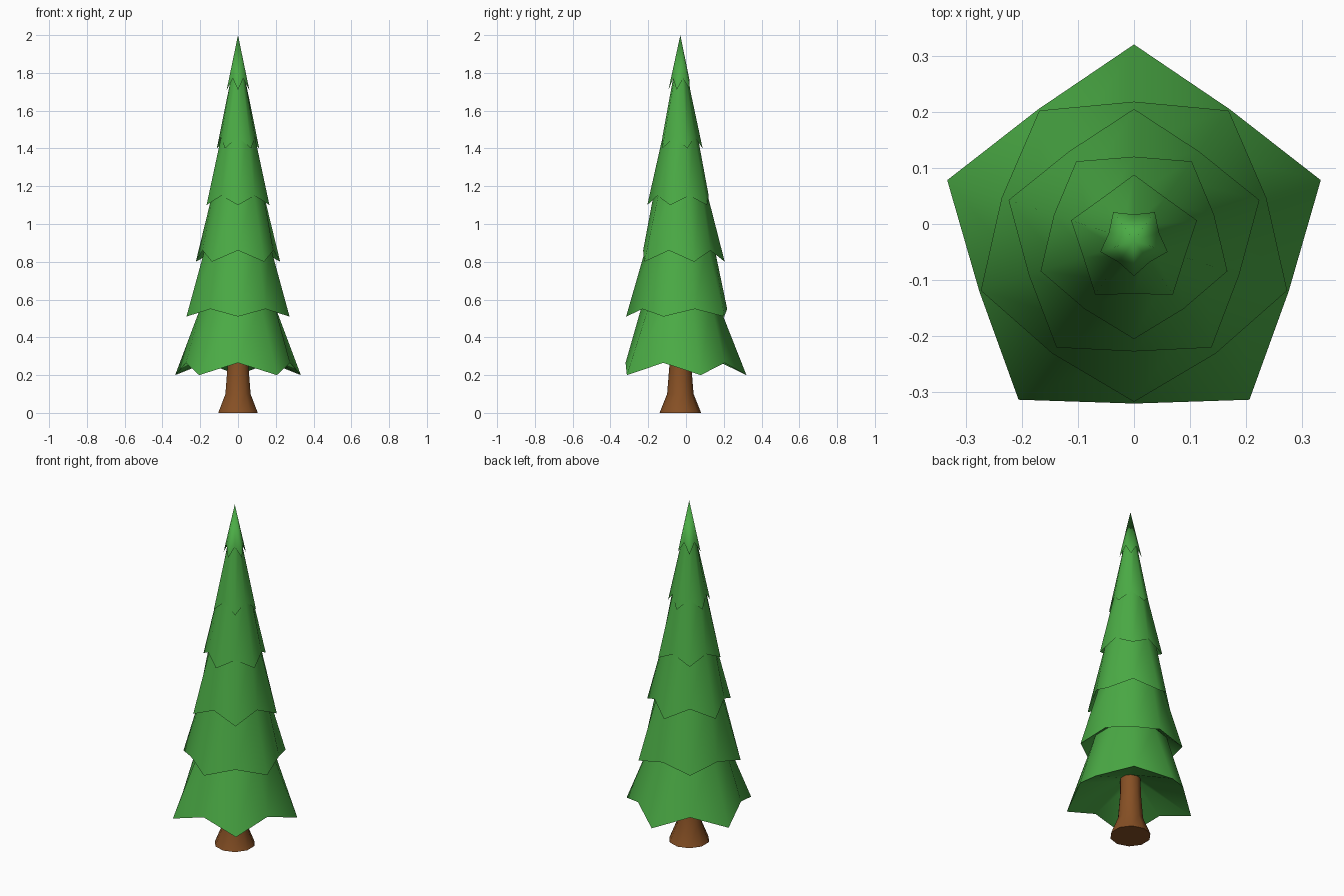
import bpy, bmesh, math

cube = bpy.data.objects.get("Cube")
if cube:
    bpy.data.objects.remove(cube, do_unlink=True)

SIDES = 10
AXIS_Y = -0.03  # the tree stands slightly forward of centre


def make_material(name, rgb):
    mat = bpy.data.materials.new(name)
    mat.use_nodes = True
    mat.diffuse_color = (*rgb, 1)
    mat.node_tree.nodes["Principled BSDF"].inputs["Base Color"].default_value = (*rgb, 1)
    return mat


def star_ring(bm, even, odd):
    """Ring whose alternate corners use two (radius, height) pairs."""
    verts = []
    for k in range(SIDES):
        r, z = odd if k % 2 else even
        a = math.pi / 2 + math.tau * k / SIDES
        verts.append(bm.verts.new((r * math.cos(a), r * math.sin(a), z)))
    return verts


def loft(name, rings, mat, apex=None, cap_bottom=False):
    """Skin a stack of rings, listed from bottom to top along the surface."""
    bm = bmesh.new()
    loops = [star_ring(bm, *ring) for ring in rings]
    for low, high in zip(loops, loops[1:]):
        for k in range(SIDES):
            n = (k + 1) % SIDES
            bm.faces.new((low[k], low[n], high[n], high[k]))
    if apex:
        tip = bm.verts.new((0, 0, apex))
        for k in range(SIDES):
            bm.faces.new((loops[-1][k], loops[-1][(k + 1) % SIDES], tip))
    if cap_bottom:
        bm.faces.new(loops[0][::-1])
    mesh = bpy.data.meshes.new(name)
    bm.to_mesh(mesh)
    bm.free()
    mesh.materials.append(mat)
    obj = bpy.data.objects.new(name, mesh)
    obj.location.y = AXIS_Y
    bpy.context.collection.objects.link(obj)
    bpy.ops.object.select_all(action="DESELECT")
    obj.select_set(True)
    bpy.context.view_layer.objects.active = obj
    bpy.ops.object.shade_smooth_by_angle(angle=math.radians(60))
    return obj


green = make_material("needle green", (0.07, 0.41, 0.06))
brown = make_material("bark brown", (0.24, 0.08, 0.018))

# Trunk with a flared foot
trunk_profile = [(0.11, 0), (0.07, 0.1), (0.058, 0.25), (0.055, 0.4)]
loft("trunk", [(p, p) for p in trunk_profile], brown, cap_bottom=True)

# Foliage tiers: drooping tip, raised notch, neck tucked under the next tier
tiers = [
    ((0.35, 0.2), (0.29, 0.265), (0.2, 0.58)),
    ((0.287, 0.51), (0.248, 0.55), (0.175, 0.9)),
    ((0.235, 0.8), (0.197, 0.86), (0.135, 1.19)),
    ((0.175, 1.1), (0.15, 1.15), (0.085, 1.5)),
    ((0.118, 1.4), (0.095, 1.46), (0.033, 1.8)),
    ((0.063, 1.71), (0.047, 1.77), None),
]
inner = (0.05, 0.35)
for i, (tip, notch, neck) in enumerate(tiers):
    rim = (notch, tip) if i % 2 else (tip, notch)  # each tier turns half a step
    rings = [(inner, inner), rim]
    if neck:
        rings.append((neck, neck))
    loft(f"foliage_tier_{i + 1}", rings, green, apex=None if neck else 2.0)
    inner = neck
